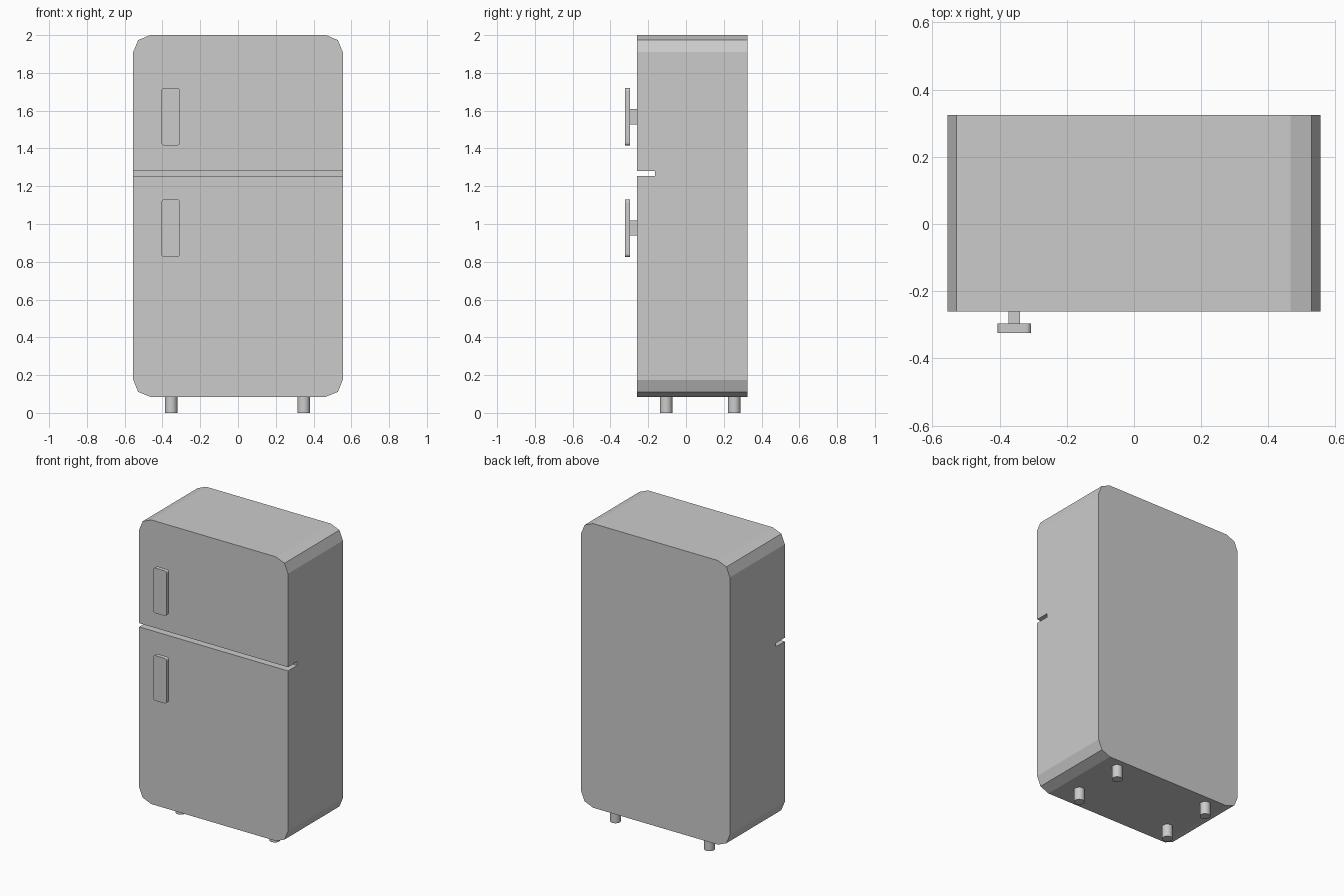
import bpy
import bmesh

cube = bpy.data.objects.get("Cube")
if cube:
    bpy.data.objects.remove(cube, do_unlink=True)

grey = bpy.data.materials.new("light_grey")
grey.use_nodes = True
colour = (0.6, 0.6, 0.6, 1)
grey.diffuse_color = colour
grey.node_tree.nodes["Principled BSDF"].inputs["Base Color"].default_value = colour


def finish(name, bm):
    mesh = bpy.data.meshes.new(name)
    bm.to_mesh(mesh)
    bm.free()
    mesh.materials.append(grey)
    obj = bpy.data.objects.new(name, mesh)
    bpy.context.collection.objects.link(obj)
    return obj


def box(name, low, high, radius=0, segments=2):
    """Box between two corners, with its front-to-back edges rounded."""
    bm = bmesh.new()
    bmesh.ops.create_cube(bm, size=1)
    for v in bm.verts:
        for i in range(3):
            v.co[i] = low[i] if v.co[i] < 0 else high[i]
    if radius:
        edges = [e for e in bm.edges
                 if abs(e.verts[0].co.y - e.verts[1].co.y) > 0.001]
        bmesh.ops.bevel(bm, geom=edges, offset=radius, segments=segments,
                        profile=0.5, affect='EDGES')
    return finish(name, bm)


def select_only(obj):
    bpy.ops.object.select_all(action='DESELECT')
    obj.select_set(True)
    bpy.context.view_layer.objects.active = obj


# Cabinet with rounded corners
cabinet = box("cabinet", (-0.555, -0.26, 0.085), (0.555, 0.325, 2.0), 0.09)

# Gap between the freezer door and the fridge door
cutter = box("door_gap_cutter", (-0.7, -0.4, 1.255), (0.7, -0.165, 1.28))
cutter.hide_render = True
gap = cabinet.modifiers.new("door_gap", 'BOOLEAN')
gap.operation = 'DIFFERENCE'
gap.solver = 'EXACT'
gap.object = cutter
select_only(cabinet)
bpy.ops.object.modifier_apply(modifier=gap.name)
bpy.data.objects.remove(cutter, do_unlink=True)

# Handles: a rounded plate on a short stem
for door, z in (("freezer", 1.568), ("fridge", 0.978)):
    box(door + "_handle_plate", (-0.406, -0.324, z - 0.152),
        (-0.306, -0.296, z + 0.152), 0.016, 3)
    box(door + "_handle_stem", (-0.373, -0.298, z - 0.04),
        (-0.339, -0.255, z + 0.04))

# Four round feet
for depth, y in (("front", -0.105), ("back", 0.255)):
    for side, x in (("right", -0.354), ("left", 0.348)):
        bm = bmesh.new()
        bmesh.ops.create_cone(bm, cap_ends=True, segments=24,
                              radius1=0.033, radius2=0.033, depth=0.09)
        bmesh.ops.translate(bm, verts=bm.verts, vec=(x, y, 0.045))
        foot = finish(f"{depth}_{side}_foot", bm)
        select_only(foot)
        bpy.ops.object.shade_smooth_by_angle()
